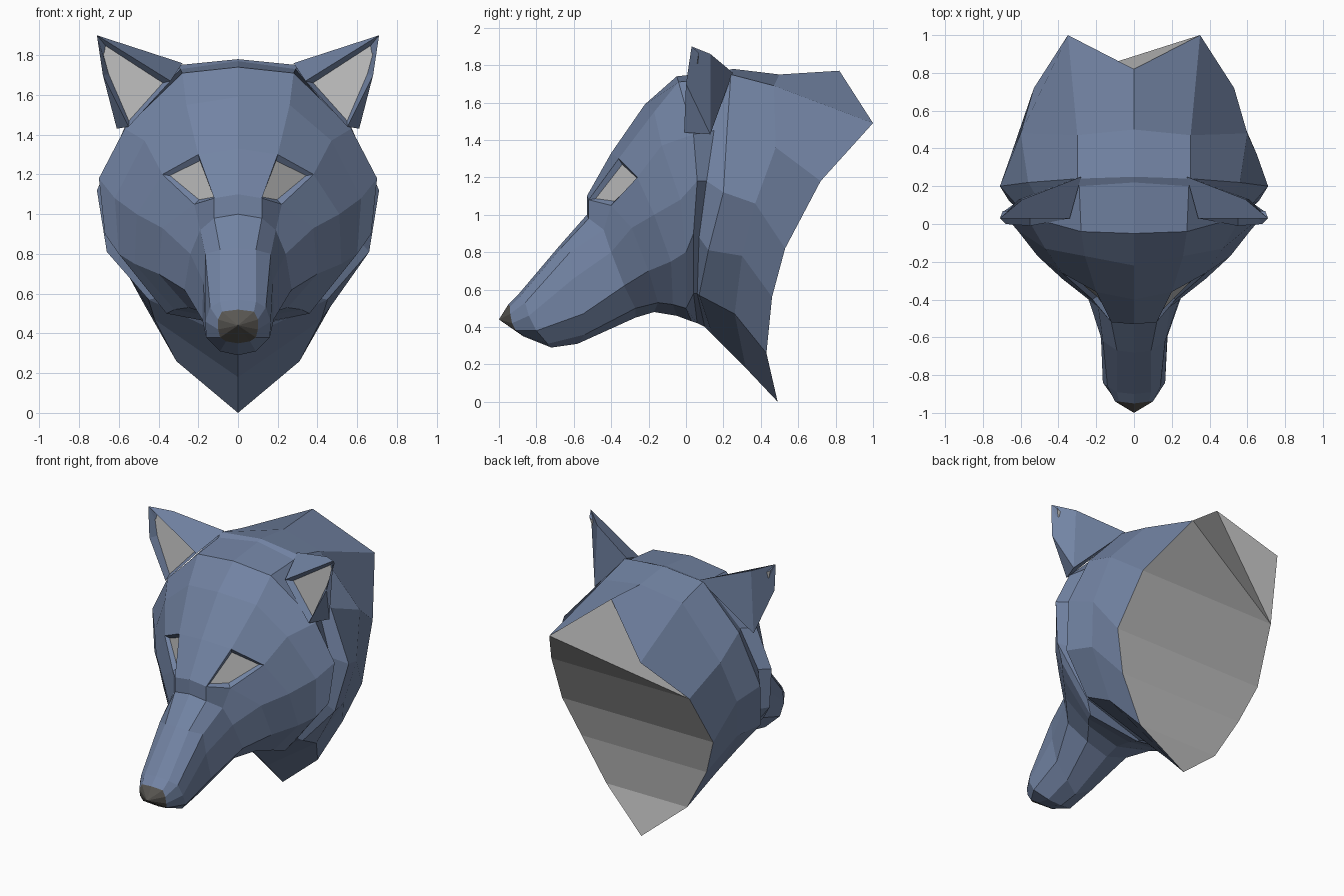
import bpy, bmesh


def material(name, rgb):
    m = bpy.data.materials.new(name)
    m.diffuse_color = (*rgb, 1)
    return m


FUR = material("fur", (0.17, 0.23, 0.37))
DARK = material("nose_dark", (0.10, 0.095, 0.085))
PALE = material("pale_grey", (0.5, 0.5, 0.5))


def ring(half):
    """Mirror a half section (top centre to bottom centre) into a closed ring."""
    return half + [(-x, y, z) for x, y, z in half[-2:0:-1]]


def build(name, verts, faces, mats, insets=(), thickness=0.02, depth=-0.03):
    """Flat-shaded mesh; faces listed in insets are recessed with material 1."""
    bm = bmesh.new()
    vs = [bm.verts.new(v) for v in verts]
    fs = [bm.faces.new([vs[i] for i in f]) for f in faces]
    bmesh.ops.recalc_face_normals(bm, faces=bm.faces[:])
    if insets:
        chosen = [fs[i] for i in insets]
        bmesh.ops.inset_individual(bm, faces=chosen, thickness=thickness, depth=depth)
        for f in chosen:
            f.material_index = 1
    me = bpy.data.meshes.new(name)
    bm.to_mesh(me)
    bm.free()
    for m in mats:
        me.materials.append(m)
    ob = bpy.data.objects.new(name, me)
    bpy.context.collection.objects.link(ob)
    return ob


def loft(name, sections, mats, **kw):
    rings = [ring(s) for s in sections]
    n = len(rings[0])
    faces = [(r * n + j, r * n + (j + 1) % n, (r + 1) * n + (j + 1) % n, (r + 1) * n + j)
             for r in range(len(rings) - 1) for j in range(n)]
    return build(name, [v for r in rings for v in r], faces, mats, **kw)


# Half sections of the snout, nose end to forehead stop
SNOUT = [
    [(0, -.95, .52), (.08, -.94, .51), (.10, -.94, .47), (.10, -.93, .42), (.09, -.91, .38), (.06, -.88, .36), (0, -.87, .35)],
    [(0, -.90, .57), (.09, -.89, .56), (.14, -.86, .53), (.165, -.84, .46), (.16, -.80, .38), (.09, -.74, .31), (0, -.72, .29)],
    [(0, -.68, .83), (.09, -.67, .82), (.165, -.62, .80), (.175, -.60, .66), (.18, -.55, .47), (.10, -.54, .36), (0, -.58, .31)],
    [(0, -.53, 1.0), (.12, -.52, .98), (.19, -.44, .92), (.24, -.40, .80), (.27, -.33, .62), (.16, -.27, .50), (0, -.27, .45)],
]
# Skull from the stop back to the groove behind the cheeks
SKULL = [
    [(0, -.53, 1.1), (.12, -.52, 1.08), (.22, -.40, 1.05), (.38, -.29, .93), (.40, -.20, .70), (.25, -.15, .53), (0, -.17, .48)],
    [(0, -.40, 1.33), (.20, -.36, 1.30), (.38, -.26, 1.20), (.51, -.17, 1.0), (.52, -.08, .75), (.32, -.07, .52), (0, -.05, .46)],
    [(0, -.22, 1.59), (.26, -.17, 1.55), (.47, -.13, 1.37), (.62, -.03, 1.08), (.60, 0, .80), (.36, 0, .50), (0, .03, .43)],
    [(0, -.05, 1.74), (.28, -.04, 1.71), (.57, .04, 1.43), (.70, .06, 1.18), (.67, .04, .90), (.42, .04, .58), (0, .06, .42)],
    [(0, .22, 1.77), (.29, .20, 1.73), (.52, .15, 1.45), (.63, .11, 1.18), (.60, .07, .88), (.40, .06, .58), (0, .10, .40)],
]
# Neck from the raised fur edge to the open back rim
NECK = [
    [(0, .25, 1.78), (.30, .24, 1.75), (.56, .22, 1.46), (.71, .20, 1.12), (.66, .12, .81), (.45, .07, .57), (0, .14, .36)],
    [(0, .50, 1.75), (.30, .47, 1.69), (.60, .48, 1.36), (.65, .37, 1.06), (.60, .30, .78), (.42, .26, .47), (0, .32, .18)],
    [(0, .82, 1.77), (.35, 1.0, 1.49), (.53, .72, 1.18), (.58, .53, .82), (.48, .46, .56), (.31, .43, .26), (0, .49, 0)],
]

loft("snout", SNOUT, [FUR])
# Eyes are recessed in the quad below each brow
loft("skull", [SNOUT[-1]] + SKULL, [FUR, PALE], insets=(13, 22), thickness=0.028, depth=-0.025)
loft("neck", [SKULL[-1]] + NECK, [FUR])

# Nose pad: cone from the snout end to the tip
tip = ring(SNOUT[0])
n = len(tip)
build("nose", tip + [(0, -1, .44)], [(i, (i + 1) % n, n) for i in range(n)], [DARK])

# Back panel: zigzag strip closing the neck rim
rim = ring(NECK[-1])
strip = [(0, 1, n - 2), (0, n - 2, n - 1)]
for i in range(1, 5):
    strip += [(i, n - i - 1, i + 1), (n - i - 1, i + 1, n - i - 2)]
build("back_panel", rim, strip, [PALE])

# Ears: front opening recessed, folded back behind
EAR = [(.71, .03, 1.90), (.34, .03, 1.67), (.55, -.01, 1.44), (.68, .00, 1.70),
       (.59, .13, 1.86), (.28, .25, 1.76), (.61, .13, 1.43)]
EAR_FACES = [(0, 1, 2, 3), (0, 4, 5, 1), (0, 3, 6, 4), (3, 2, 6), (4, 6, 5), (1, 5, 6, 2)]
for side, sx in (("right", 1), ("left", -1)):
    build("ear_" + side, [(sx * x, y, z) for x, y, z in EAR], EAR_FACES, [FUR, PALE],
          insets=(0,), thickness=0.035, depth=-0.04)
